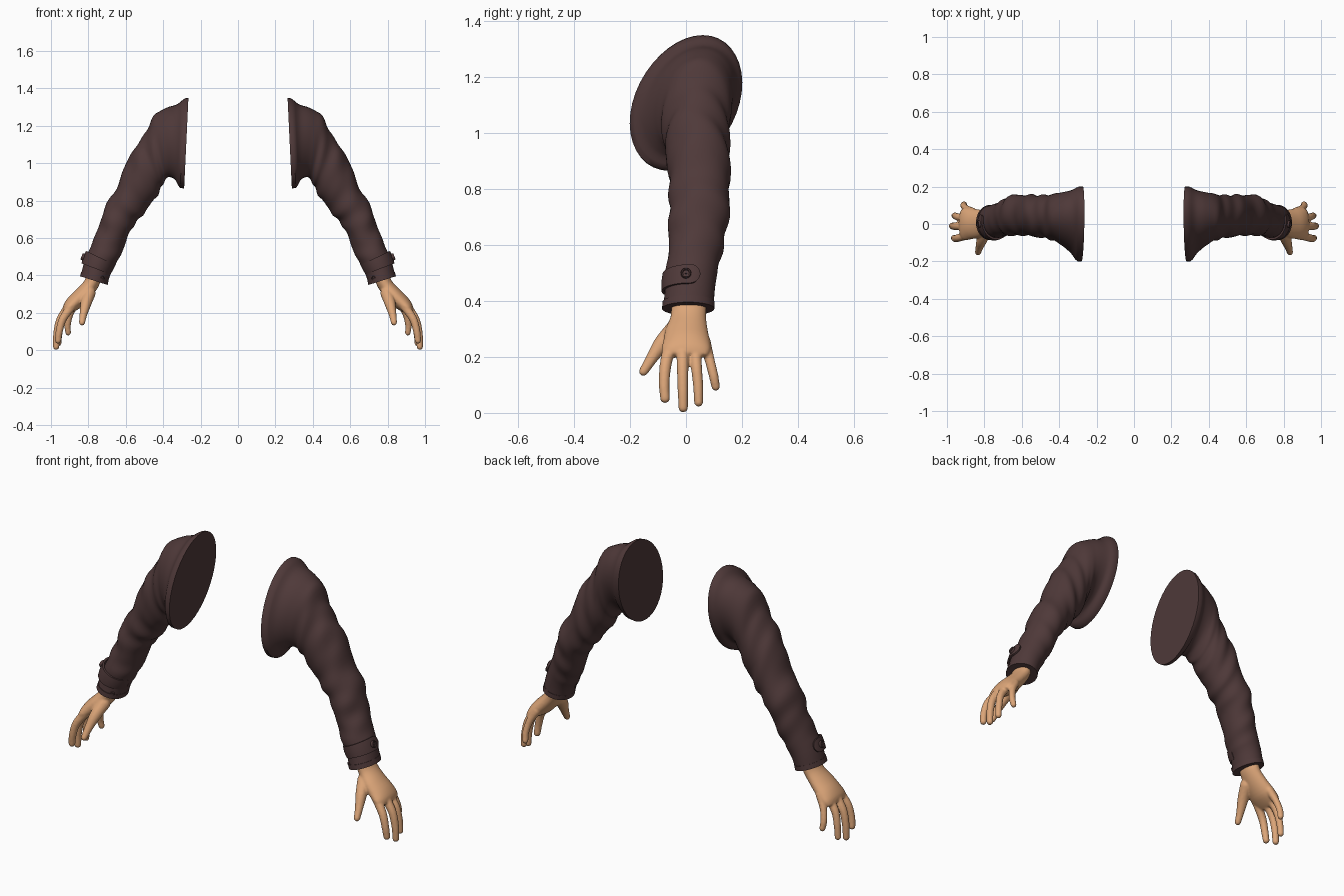
import bpy, bmesh, math
from mathutils import Vector, Matrix

if "Cube" in bpy.data.objects:
    bpy.data.objects.remove(bpy.data.objects["Cube"])

SEG = 40


def material(name, rgb):
    m = bpy.data.materials.new(name)
    m.diffuse_color = (*rgb, 1)
    m.use_nodes = True
    m.node_tree.nodes["Principled BSDF"].inputs["Base Color"].default_value = m.diffuse_color
    return m


CLOTH = material("dark brown cloth", (0.078, 0.041, 0.041))
SKIN = material("tan skin", (0.72, 0.38, 0.19))


def finish(name, bm, mat, angle=40):
    bmesh.ops.recalc_face_normals(bm, faces=bm.faces)
    me = bpy.data.meshes.new(name)
    bm.to_mesh(me)
    bm.free()
    me.materials.append(mat)
    ob = bpy.data.objects.new(name, me)
    bpy.context.collection.objects.link(ob)
    bpy.context.view_layer.objects.active = ob
    ob.select_set(True)
    bpy.ops.object.shade_smooth_by_angle(angle=math.radians(angle))
    ob.select_set(False)
    return ob


def mirror(ob):
    mod = ob.modifiers.new("other_arm", 'MIRROR')
    mod.use_mirror_merge = False


def spline(rows, steps):
    """Catmull-Rom interpolation through rows of numbers."""
    out = []
    for i in range(len(rows) - 1):
        a, b, c, d = (rows[min(max(i + k, 0), len(rows) - 1)] for k in (-1, 0, 1, 2))
        for s in range(steps):
            t = s / steps
            out.append([0.5 * (2 * q + (r - p) * t + (2 * p - 5 * q + 4 * r - w) * t * t
                               + (3 * q - p - 3 * r + w) * t ** 3)
                        for p, q, r, w in zip(a, b, c, d)])
    return out + [list(rows[-1])]


def ring_point(row, t, k=1.0):
    """Ring from outer xz, inner xz, y centre, y radius, y slant."""
    ox, oz, ix, iz, yc, ry, sl = row
    c = k * math.cos(t)
    return Vector(((ox + ix) / 2 + (ox - ix) / 2 * c,
                   yc + ry * k * math.sin(t) + sl * c,
                   (oz + iz) / 2 + (oz - iz) / 2 * c))


def loft(bm, rings):
    loops = [[bm.verts.new(p) for p in r] for r in rings]
    for a, b in zip(loops, loops[1:]):
        for j in range(len(a)):
            k = (j + 1) % len(a)
            bm.faces.new((a[j], a[k], b[k], b[j]))
    bm.faces.new(loops[0][::-1])
    bm.faces.new(loops[-1])


ANGLES = [2 * math.pi * j / SEG for j in range(SEG)]

# Sleeve: flat shoulder flange, wrinkled tube, hollow cuff end
flange = [(.265, 1.35, .288, .865, 0, .19, .06),
          (.283, 1.347, .310, .868, 0, .192, .06)]
arm = [(.30, 1.335, .322, .885, .003, .183, .057),
       (.33, 1.313, .340, .915, .012, .162, .05),
       (.385, 1.295, .375, .925, .025, .142, .03),
       (.452, 1.25, .400, .89, .035, .126, .012),
       (.507, 1.14, .428, .835, .038, .116, 0),
       (.580, 1.04, .478, .765, .044, .112, 0),
       (.640, .89, .525, .705, .048, .107, 0),
       (.712, .76, .572, .645, .046, .108, 0),
       (.750, .645, .612, .545, .035, .097, 0),
       (.795, .54, .652, .46, .020, .092, 0),
       (.822, .47, .680, .41, .014, .089, 0),
       (.842, .395, .700, .350, .008, .090, 0)]
rows = spline(arm, 6)
rings = [[ring_point(r, t) for t in ANGLES] for r in flange]
for i, r in enumerate(rows):
    u = i / (len(rows) - 1)
    fade = min(1, max(0, (u - .2) / .15)) * min(1, max(0, (.86 - u) / .1))
    ring = []
    for t in ANGLES:
        # diagonal folds of two directions
        fold = (math.sin(52 * u + 1.6 * math.sin(t) + .8 * math.cos(2 * t))
                + .6 * math.sin(75 * u - 2 * t))
        ring.append(ring_point(r, t, 1 + .034 * fade * fold))
    rings.append(ring)
hem = arm[-1]
up = (.825, .435, .683, .392, .010, .09, 0)
rings += [[ring_point(hem, t, .9) for t in ANGLES],
          [ring_point(up, t, .86) for t in ANGLES]]
bm = bmesh.new()
loft(bm, rings)
mirror(finish("sleeve", bm, CLOTH, 50))

# Rolled hem at the cuff edge
bm = bmesh.new()
hem_top = (.835, .42, .694, .374, .009, .090, 0)
loft(bm, [[ring_point(r, t, k) for t in ANGLES] for r, k in
          ((hem_top, .95), (hem_top, 1.03), (hem, 1.04), (hem, .93))])
mirror(finish("cuff_hem", bm, CLOTH))

# Cuff strap: curved band with a rounded outer end
top = (.806, .528, .664, .460, .016, .091, 0)
low = (.830, .462, .688, .408, .012, .090, 0)
bm = bmesh.new()
cols = []
START, END, N = .38, -3.0, 36
for i in range(N + 1):
    t = START + (END - START) * (i / N) ** 1.4
    d = min(1, (START - t) / .38)
    w = .5 * math.sqrt(max(.02, 1 - (1 - d) ** 2))
    col = []
    for v, k in ((-w, .98), (-w, 1.10), (0, 1.13), (w, 1.10), (w, .98)):
        a, b = ring_point(top, t, k), ring_point(low, t, k)
        col.append(bm.verts.new(a.lerp(b, .5 + v)))
    cols.append(col)
for a, b in zip(cols, cols[1:]):
    for j in range(5):
        k = (j + 1) % 5
        bm.faces.new((a[j], a[k], b[k], b[j]))
bm.faces.new(cols[0])
bm.faces.new(cols[-1])
mirror(finish("cuff_strap", bm, CLOTH))


# Button: disc with a raised rim
def button(name, centre, normal, size):
    rot = Vector(normal).to_track_quat('Z', 'Y').to_matrix().to_4x4()
    prof = [(1, -.5), (1.05, .2), (.9, .45), (.7, .4), (.6, .15), (.25, .15), (.2, .35)]
    b = bmesh.new()
    loft(b, [[Vector((r * size * math.cos(a), r * size * math.sin(a), h * size))
              for a in ANGLES[::2]] for r, h in prof])
    b.transform(Matrix.Translation(centre) @ rot)
    mirror(finish(name, b, CLOTH))


button("strap_button", (.829, 0, .499), (.93, 0, .36), .018)
button("vent_button", (.725, -.063, .385), (-.45, -.85, -.2), .012)

# Hand: palm loft and finger chains fused into one skin
palm = [(.800, .44, .725, .41, .010, .058, 0),
        (.815, .385, .738, .360, .010, .063, 0),
        (.835, .355, .755, .325, .008, .064, 0),
        (.870, .320, .790, .278, .002, .075, 0),
        (.908, .282, .835, .232, .002, .083, 0),
        (.932, .245, .875, .208, 0, .087, 0),
        (.938, .215, .905, .195, 0, .076, 0)]
bm = bmesh.new()
loft(bm, [[ring_point(r, t) for t in ANGLES] for r in spline(palm, 3)])
digits = [  # x, y, z, radius
    [(.795, -.035, .305, .034), (.813, -.085, .25, .029),
     (.826, -.122, .195, .021), (.834, -.152, .148, .016)],
    [(.885, -.058, .24, .024), (.935, -.073, .17, .021),
     (.955, -.078, .105, .019), (.962, -.075, .052, .017)],
    [(.900, -.012, .24, .024), (.950, -.012, .165, .021),
     (.969, -.011, .085, .019), (.972, -.010, .019, .017)],
    [(.890, .032, .24, .023), (.938, .037, .17, .020),
     (.955, .043, .10, .018), (.960, .045, .038, .016)],
    [(.865, .066, .255, .022), (.897, .083, .195, .018),
     (.911, .098, .135, .017), (.908, .106, .094, .015)]]
for path in digits:
    for x, y, z, r in spline(path, 9):
        bmesh.ops.create_icosphere(bm, subdivisions=2, radius=r + .001,
                                   matrix=Matrix.Translation((x, y, z)))
hand = finish("hand", bm, SKIN, 180)
rem = hand.modifiers.new("fuse", 'REMESH')
rem.mode = 'VOXEL'
rem.voxel_size = .005
rem.use_smooth_shade = True
sm = hand.modifiers.new("soften", 'SMOOTH')
sm.factor = .5
sm.iterations = 6
mirror(hand)
